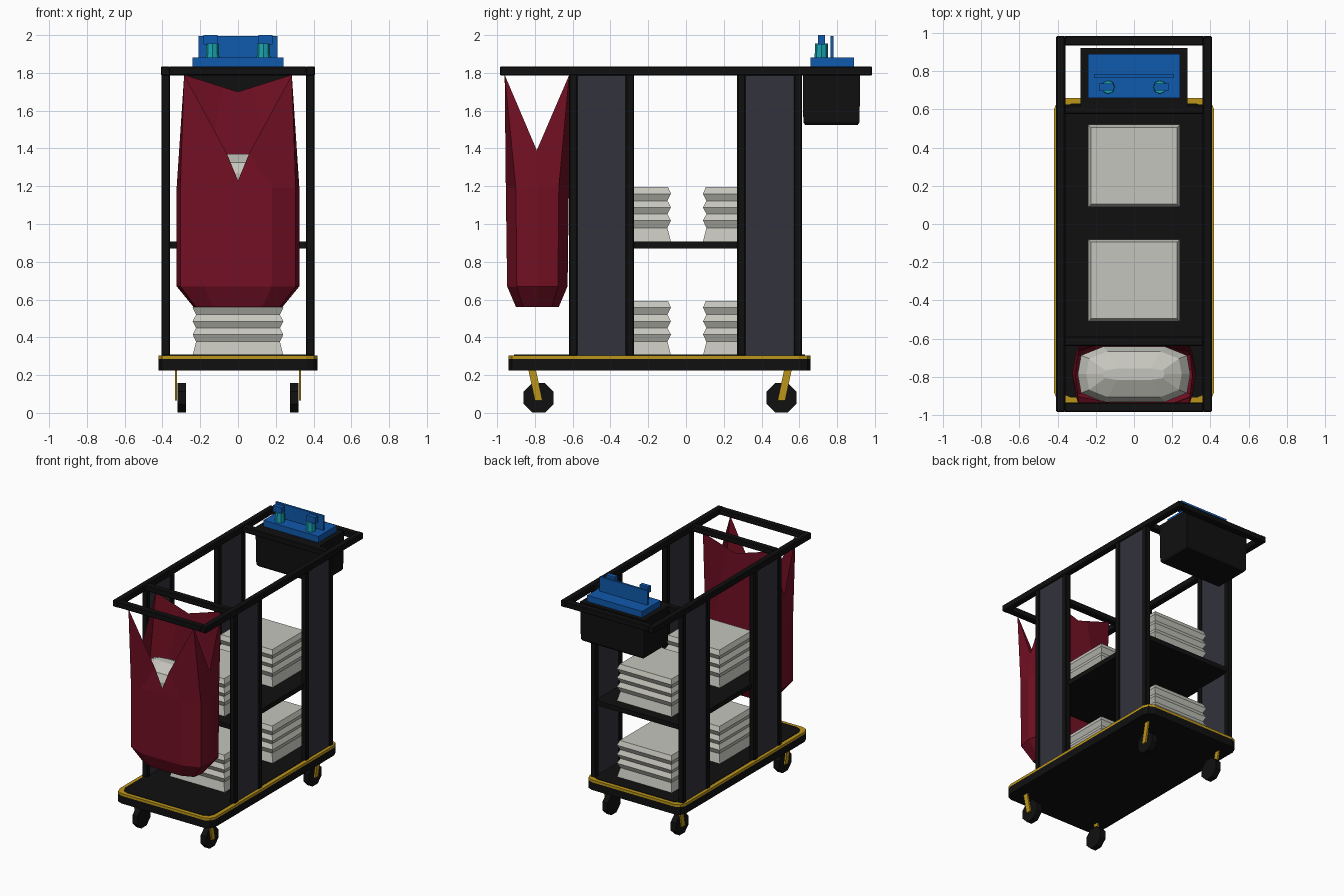
import bpy, bmesh
from math import pi
from mathutils import Matrix

if "Cube" in bpy.data.objects:
    bpy.data.objects.remove(bpy.data.objects["Cube"])


def material(name, r, g, b):
    m = bpy.data.materials.new(name)
    m.use_nodes = True
    m.diffuse_color = (r, g, b, 1)
    m.node_tree.nodes["Principled BSDF"].inputs["Base Color"].default_value = (r, g, b, 1)
    return m


black = material("black", 0.005, 0.005, 0.005)
slate = material("slate", 0.032, 0.032, 0.045)
yellow = material("yellow", 0.5, 0.3, 0.01)
maroon = material("maroon", 0.17, 0.005, 0.017)
linen = material("linen white", 0.56, 0.56, 0.51)
blue = material("blue", 0.005, 0.1, 0.42)
cyan = material("cyan", 0.01, 0.38, 0.46)


def finish(name, bm, mat, bevel=0):
    bmesh.ops.recalc_face_normals(bm, faces=bm.faces)
    mesh = bpy.data.meshes.new(name)
    bm.to_mesh(mesh)
    bm.free()
    mesh.materials.append(mat)
    ob = bpy.data.objects.new(name, mesh)
    bpy.context.collection.objects.link(ob)
    if bevel:
        mod = ob.modifiers.new("bevel", "BEVEL")
        mod.width, mod.segments = bevel, 1
    return ob


def box(name, mat, x, y, z, bevel=0):
    """Box from (low, high) ranges on each axis."""
    bm = bmesh.new()
    bmesh.ops.create_cube(bm, size=1)
    for v in bm.verts:
        v.co = [r[0] if c < 0 else r[1] for c, r in zip(v.co, (x, y, z))]
    return finish(name, bm, mat, bevel)


def loft(name, mat, rings, cap_top=True):
    """Skin a list of rings with equal point counts."""
    bm = bmesh.new()
    rows = [[bm.verts.new(p) for p in ring] for ring in rings]
    n = len(rows[0])
    for a, b in zip(rows, rows[1:]):
        for i in range(n):
            j = (i + 1) % n
            bm.faces.new((a[i], a[j], b[j], b[i]))
    bm.faces.new(rows[0])
    if cap_top:
        bm.faces.new(rows[-1])
    return finish(name, bm, mat)


def side_range(s, a, b):
    return tuple(sorted((s * a, s * b)))


def mirrored(half):
    """Complete a ring given its +x half, both ends lying on x = 0."""
    return half + [(-x, y, z) for x, y, z in reversed(half[1:-1])]


# Platform with cut corners and a yellow bumper
def slab(name, mat, inset, z0, z1):
    hx, y0, y1, c = 0.42 - inset, -0.94 + inset, 0.66 - inset, 0.06
    half = [(0, y0), (hx - c, y0), (hx - c * 0.3, y0 + c * 0.3), (hx, y0 + c),
            (hx, y1 - c), (hx - c * 0.3, y1 - c * 0.3), (hx - c, y1), (0, y1)]
    loft(name, mat, [mirrored([(x, y, z) for x, y in half]) for z in (z0, z1)])


slab("platform", black, 0, 0.225, 0.285)
slab("platform_bumper", yellow, 0, 0.285, 0.304)
slab("platform_deck", black, 0.03, 0.29, 0.308)

# Casters
for s, side in ((1, "left"), (-1, "right")):
    for y, end, lean in ((-0.78, "front", -0.035), (0.505, "rear", 0.035)):
        bm = bmesh.new()
        turn = (Matrix.Translation((s * 0.298, y, 0.08)) @ Matrix.Rotation(pi / 2, 4, "Y")
                @ Matrix.Rotation(pi / 8, 4, "Z"))
        bmesh.ops.create_cone(bm, cap_ends=True, segments=8, radius1=0.0855,
                              radius2=0.0855, depth=0.045, matrix=turn)
        finish(f"{end}_{side}_wheel", bm, black)
        rings = []
        for z, yc in ((0.065, y), (0.23, y + lean)):
            rings.append([(s * 0.322, yc - 0.02, z), (s * 0.334, yc - 0.02, z),
                          (s * 0.334, yc + 0.02, z), (s * 0.322, yc + 0.02, z)])
        loft(f"{end}_{side}_caster_bracket", yellow, rings)

# Uprights, side panels and top rails
for s, side in ((1, "left"), (-1, "right")):
    for i, y in enumerate((-0.597, -0.297, 0.293, 0.593)):
        box(f"{side}_post_{i + 1}", black, side_range(s, 0.36, 0.405),
            (y - 0.022, y + 0.022), (0.3, 1.8), 0.006)
    for end, y in (("front", -0.445), ("rear", 0.443)):
        box(f"{end}_{side}_panel", slate, side_range(s, 0.37, 0.396),
            (y - 0.135, y + 0.135), (0.3, 1.8))
    box(f"{side}_top_rail", black, side_range(s, 0.36, 0.408), (-0.985, 0.985),
        (1.785, 1.835), 0.006)
for name, y in (("front_bar", -0.96), ("bag_bar", -0.615), ("bin_bar", 0.6), ("rear_bar", 0.96)):
    box(name, black, (-0.365, 0.365), (y - 0.025, y + 0.025), (1.787, 1.833), 0.006)
box("middle_shelf", black, (-0.385, 0.385), (-0.6, 0.6), (0.87, 0.908))

# Folded linen stacks: zigzag profile of bulges and creases
profile = [(0, 0), (0.072, 0.018), (0.11, 0), (0.145, 0.018), (0.18, 0),
           (0.215, 0.018), (0.252, 0), (0.288, 0.015)]
for level, z0 in (("lower", 0.305), ("upper", 0.908)):
    for end, yc in (("front", -0.295), ("rear", 0.305)):
        rings = []
        for z, inset in profile:
            hx, hy = 0.24 - inset, 0.215 - inset
            rings.append([(sx * hx, yc + sy * hy, z0 + z)
                          for sx, sy in ((-1, -1), (1, -1), (1, 1), (-1, 1))])
        loft(f"{level}_{end}_linen_stack", linen, rings)

# Hanging laundry bag with a rim pulled up at four corners
shape = [(0, -1), (0.55, -1), (0.94, -0.68), (1, 0), (0.94, 0.68), (0.55, 1), (0, 1)]


def oval(hx, hy, z, yc=-0.787):
    return mirrored([(x * hx, yc + y * hy, z) for x, y in shape])


rim = mirrored([(0, -0.945, 1.23), (0.06, -0.948, 1.375), (0.285, -0.96, 1.79),
                (0.305, -0.79, 1.39), (0.285, -0.618, 1.79), (0.08, -0.62, 1.725),
                (0, -0.62, 1.7)])
loft("laundry_bag", maroon, [oval(0.235, 0.113, 0.56), oval(0.325, 0.16, 0.67),
                             oval(0.325, 0.167, 1.19), rim], cap_top=False)

# Crumpled laundry filling the bag
loft("laundry_heap", linen, [oval(0.29, 0.13, 1.05), oval(0.295, 0.145, 1.27),
                             oval(0.25, 0.12, 1.325), oval(0.16, 0.03, 1.37)])

# Rear bin and its supply tray
loft("rear_bin", black, [[(sx * hx, 0.77 + sy * hy, z)
                          for sx, sy in ((-1, -1), (1, -1), (1, 1), (-1, 1))]
                         for z, hx, hy in ((1.525, 0.265, 0.14), (1.54, 0.275, 0.149),
                                           (1.833, 0.28, 0.152))])
box("supply_tray", blue, (-0.24, 0.24), (0.66, 0.89), (1.833, 1.882))
box("tray_divider", blue, (-0.21, 0.21), (0.765, 0.782), (1.88, 1.995))

# Spray bottles with outward nozzles
for s, side in ((1, "left"), (-1, "right")):
    bm = bmesh.new()
    bmesh.ops.create_cone(bm, cap_ends=True, segments=8, radius1=0.036, radius2=0.034,
                          depth=0.075, matrix=Matrix.Translation((s * 0.135, 0.717, 1.917)))
    finish(f"{side}_spray_bottle", bm, cyan)
    box(f"{side}_spray_nozzle", blue, side_range(s, 0.108, 0.183), (0.7, 0.735), (1.95, 2.0))
